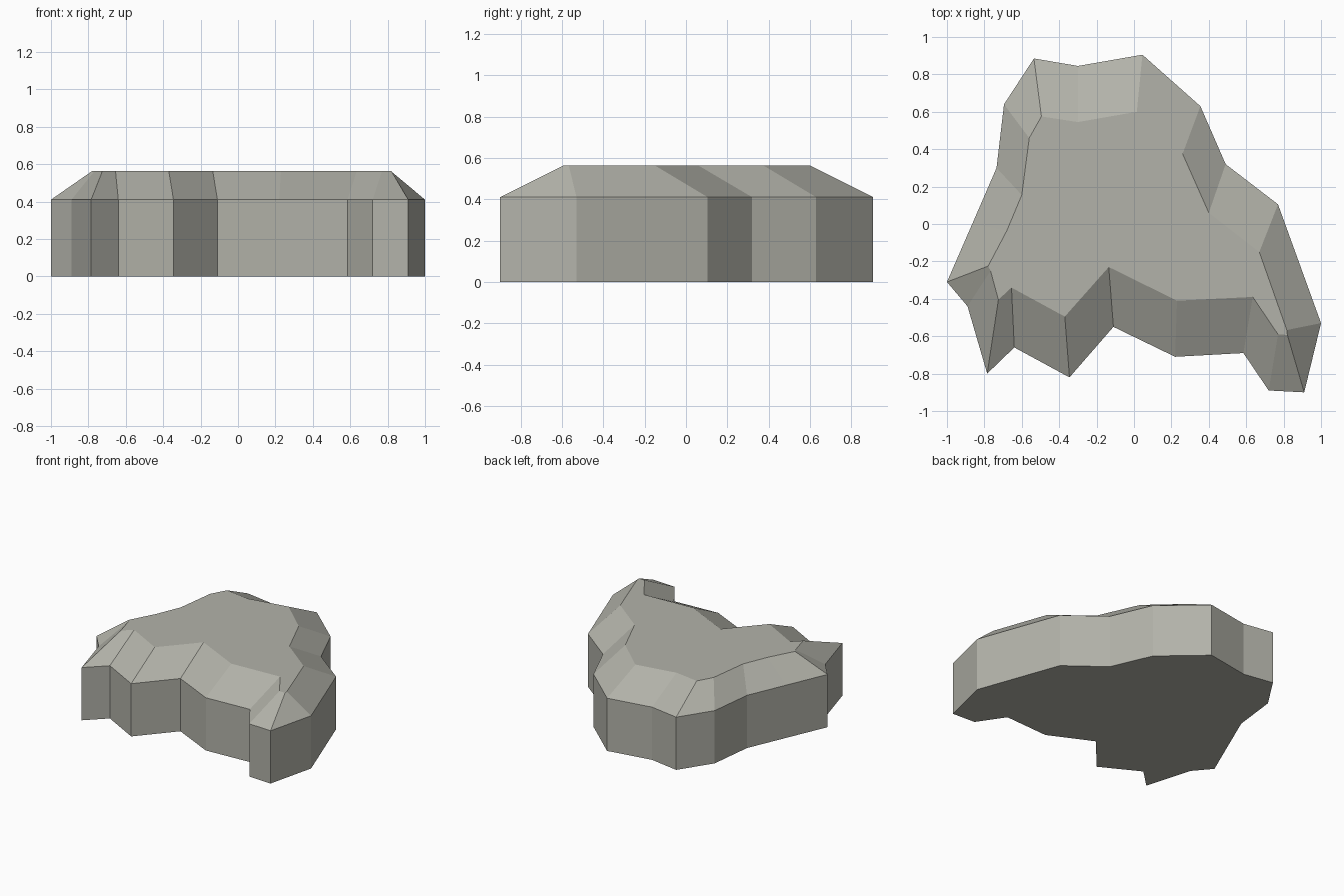
import bpy, bmesh

WALL_TOP, TOP = 0.41, 0.563

# Outline counter-clockwise: footprint x, y then plateau x, y
OUTLINE = [
    (-1.0, -0.31, -0.78, -0.225), (-0.89, -0.44, -0.767, -0.25),
    (-0.785, -0.80, -0.725, -0.405), (-0.64, -0.66, -0.655, -0.34),
    (-0.345, -0.82, -0.37, -0.495), (-0.11, -0.55, -0.135, -0.23),
    (0.22, -0.71, 0.23, -0.41), (0.585, -0.69, 0.635, -0.39),
    (0.72, -0.89, 0.77, -0.59), (0.91, -0.90, 0.82, -0.593),
    (1.0, -0.53, 0.817, -0.567), (0.77, 0.105, 0.67, -0.15),
    (0.49, 0.32, 0.40, 0.06), (0.355, 0.63, 0.26, 0.375),
    (0.045, 0.905, 0.015, 0.60), (-0.30, 0.845, -0.30, 0.545),
    (-0.535, 0.885, -0.495, 0.575), (-0.695, 0.64, -0.56, 0.46),
    (-0.735, 0.30, -0.60, 0.155), (-0.865, 0.0, -0.68, -0.036),
]

stone = bpy.data.materials.new("warm grey stone")
stone.diffuse_color = (0.45, 0.45, 0.40, 1)

# Rock slab: upright walls, sloped shoulder, flat plateau
bm = bmesh.new()
rings = [
    [bm.verts.new((a, b, 0)) for a, b, c, d in OUTLINE],
    [bm.verts.new((a, b, WALL_TOP)) for a, b, c, d in OUTLINE],
    [bm.verts.new((c, d, TOP)) for a, b, c, d in OUTLINE],
]
n = len(OUTLINE)
for lo, hi in zip(rings, rings[1:]):
    for i in range(n):
        j = (i + 1) % n
        bm.faces.new((lo[i], lo[j], hi[j], hi[i]))
caps = [bm.faces.new(rings[0][::-1]), bm.faces.new(rings[2])]
bmesh.ops.triangulate(bm, faces=caps)

mesh = bpy.data.meshes.new("rock_slab")
bm.to_mesh(mesh)
bm.free()
mesh.materials.append(stone)
bpy.context.collection.objects.link(bpy.data.objects.new("rock_slab", mesh))
